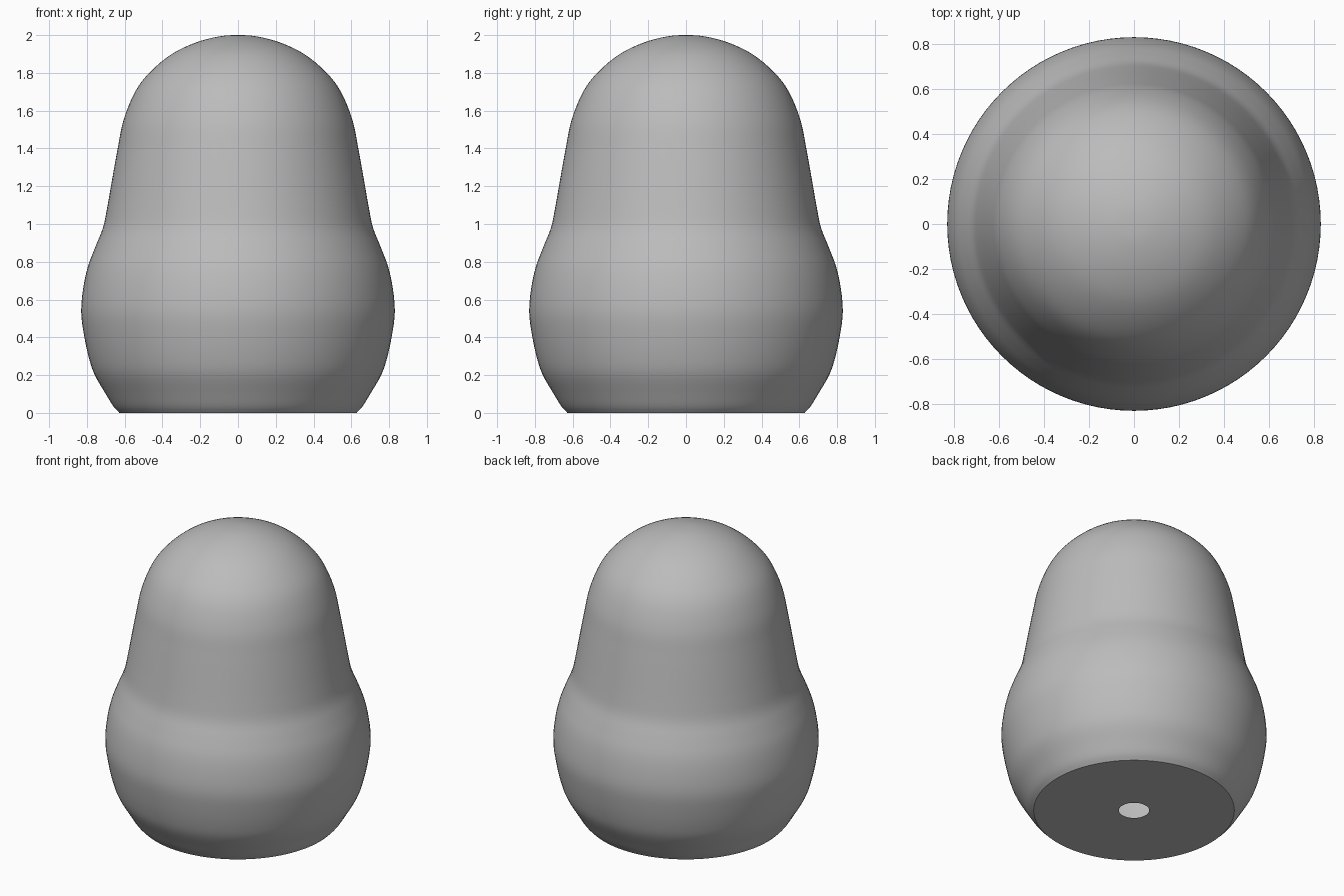
import bpy
import bmesh
import math
from mathutils import Vector

cube = bpy.data.objects.get("Cube")
if cube:
    bpy.data.objects.remove(cube, do_unlink=True)

SEGMENTS = 96
STEPS = 4

# Plain grey material
grey = bpy.data.materials.new("grey")
grey.use_nodes = True
colour = (0.5, 0.5, 0.5, 1)
grey.diffuse_color = colour
grey.node_tree.nodes["Principled BSDF"].inputs["Base Color"].default_value = colour

# Side profile of the body: radius, height
profile = [(0.628, 0), (0.66, 0.035), (0.70, 0.1), (0.758, 0.2), (0.789, 0.29),
           (0.815, 0.41), (0.83, 0.53), (0.821, 0.65), (0.796, 0.77),
           (0.755, 0.88), (0.715, 0.98), (0.692, 1.09), (0.664, 1.25),
           (0.637, 1.4), (0.606, 1.55), (0.545, 1.7), (0.465, 1.805),
           (0.35, 1.9), (0.225, 1.96), (0.1, 1.993), (0, 2)]


def smooth_path(points):
    """Catmull-Rom curve through the profile points."""
    pts = [Vector((r, 0, z)) for r, z in points]
    # Mirror the last step across the axis so that the crown is rounded
    ends = [pts[0] * 2 - pts[1]] + pts + [Vector((-pts[-2].x, 0, pts[-2].z))]
    path = []
    for a, b, c, d in zip(ends, ends[1:], ends[2:], ends[3:]):
        for i in range(STEPS):
            t = i / STEPS
            path.append(0.5 * (2 * b + (c - a) * t + (2 * a - 5 * b + 4 * c - d) * t ** 2
                               + (3 * b - a - 3 * c + d) * t ** 3))
    return path + [pts[-1]]


# Hollow body: base ring around a small hole, then the curved side
path = [Vector((0.095, 0, 0))] + smooth_path(profile)
bm = bmesh.new()
verts = [bm.verts.new(p) for p in path]
edges = [bm.edges.new(pair) for pair in zip(verts, verts[1:])]
bmesh.ops.spin(bm, geom=verts + edges, axis=(0, 0, 1), cent=(0, 0, 0),
               angle=math.tau, steps=SEGMENTS)
bmesh.ops.remove_doubles(bm, verts=bm.verts, dist=0.0005)
bmesh.ops.recalc_face_normals(bm, faces=bm.faces)
# Make sure the base faces down
if any(f.normal.z > 0.9 and f.calc_center_median().z < 0.001 for f in bm.faces):
    bmesh.ops.reverse_faces(bm, faces=bm.faces)

mesh = bpy.data.meshes.new("body")
bm.to_mesh(mesh)
bm.free()
mesh.materials.append(grey)
body = bpy.data.objects.new("body", mesh)
bpy.context.collection.objects.link(body)

# Smooth sides with a sharp rim at the base
bpy.context.view_layer.objects.active = body
body.select_set(True)
bpy.ops.object.shade_smooth_by_angle(angle=math.radians(40))
